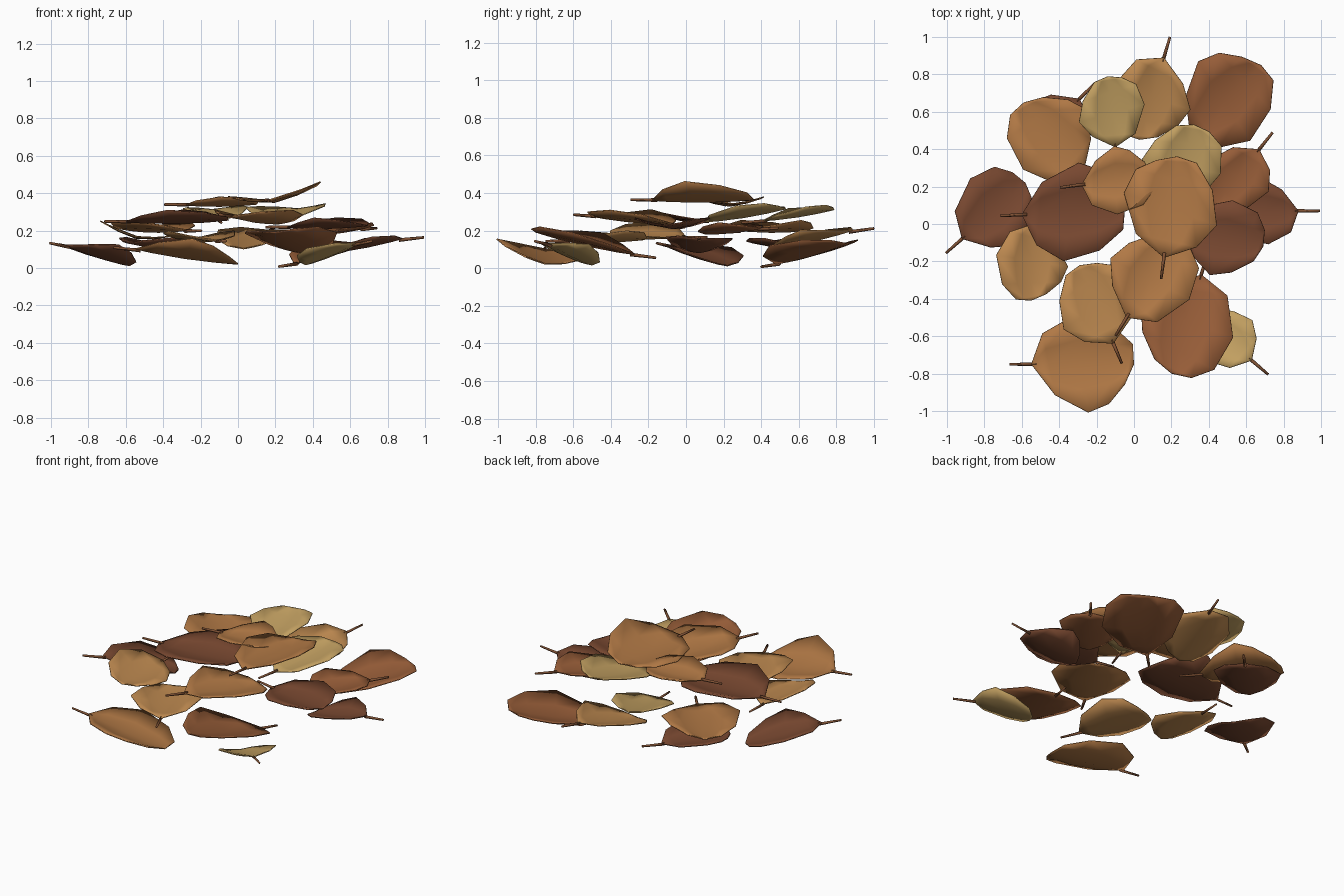
import bpy, bmesh, math
from mathutils import Vector

if "Cube" in bpy.data.objects:
    bpy.data.objects.remove(bpy.data.objects["Cube"])

# Autumn colours
COLOURS = {"dark": (.19, .065, .03), "brown": (.31, .11, .04), "orange": (.44, .19, .06),
           "tan": (.51, .25, .08), "gold": (.54, .35, .12), "stem": (.22, .085, .035)}
MATS = {}
for n, c in COLOURS.items():
    MATS[n] = bpy.data.materials.new(n + "_leaf")
    MATS[n].diffuse_color = (*c, 1)

# Every leaf shares one shape: half width follows length, only base and tip differ
LEAVES = [
    ("brown", (.30, .48, .02), (.68, .85, .13)),
    ("tan", (.16, .89, .20), (.03, .45, .10)),
    ("gold", (-.10, .41, .25), (-.14, .79, .31)),
    ("dark", (-.29, .67, .10), (-.58, .37, .13)),
    ("orange", (-.27, .27, .20), (-.59, .65, .20)),
    ("dark", (-.92, -.08, .12), (-.58, .22, .01)),
    ("dark", (-.60, .05, .25), (-.05, .08, .26)),
    ("orange", (-.28, .21, .34), (.10, .26, .345)),
    ("gold", (.19, .10, .25), (.32, .53, .32)),
    ("brown", (.67, .40, .21), (.43, .10, .18)),
    ("dark", (.88, .07, .155), (.50, .07, .08)),
    ("dark", (.26, -.03, .22), (.69, -.12, .23)),
    ("orange", (.16, -.18, .365), (.23, .36, .37)),
    ("tan", (-.54, 0, .165), (-.55, -.41, .165)),
    ("orange", (-.04, -.50, .28), (.22, -.07, .24)),
    ("tan", (-.11, -.64, .145), (-.29, -.22, .15)),
    ("orange", (-.55, -.75, .10), (0, -.75, .02)),
    ("brown", (.36, -.27, .07), (.20, -.80, .19)),
    ("gold", (.63, -.73, .13), (.36, -.50, .015)),
]
ROLLED = {13, 14, 17}  # leaves lying with their right edge raised


def add_object(name, bm, mat):
    bmesh.ops.recalc_face_normals(bm, faces=bm.faces)
    me = bpy.data.meshes.new(name)
    for f in bm.faces:
        f.smooth = True
    bm.to_mesh(me)
    bm.free()
    me.materials.append(MATS[mat])
    bpy.context.collection.objects.link(bpy.data.objects.new(name, me))


def make_leaf(i, colour, base, tip):
    base, tip = Vector(base), Vector(tip)
    along = tip - base
    flat = Vector((along.x, along.y, 0))
    hw = .47 * flat.length
    flat.normalize()
    up = Vector((0, 0, 1))
    side = up.cross(flat)
    roll = -.04 if i in ROLLED else 0

    def point(u, v):
        # cupped across the midrib, gently curled along it
        p = base + along * u + side * (v * hw)
        p.z += .27 * hw * abs(v) ** 1.5 + roll * v - .05 * hw * (1 - (2 * u - 1) ** 2)
        p.z = max(p.z, .005)
        return p

    # Cupped blade: strips on both sides of the midrib
    bm = bmesh.new()
    a = bm.verts.new(point(0, 0))
    z = bm.verts.new(point(1, 0))
    rows = []
    for k, (u, w) in enumerate([(.17, .64), (.48, 1), (.77, .82), (.95, .42)]):
        skew = .05 * math.sin(i + k)
        rows.append([bm.verts.new(point(u + skew * s * w, s * w / 2)) for s in range(-2, 3)])
    for j in range(4):
        bm.faces.new((a, rows[0][j], rows[0][j + 1]))
        bm.faces.new((z, rows[-1][j + 1], rows[-1][j]))
        for r, q in zip(rows, rows[1:]):
            bm.faces.new((r[j], q[j], q[j + 1], r[j + 1]))
    # thin sheet thickness, which also rounds the shading at the rim
    bmesh.ops.recalc_face_normals(bm, faces=bm.faces)
    bmesh.ops.solidify(bm, geom=bm.faces[:], thickness=.006)
    add_object(f"leaf_{i}", bm, colour)

    # Thin four-sided stem behind the base
    bm = bmesh.new()
    end = base - flat * .115
    end.z = max(base.z - along.z * .12, .008)
    rings = []
    for p, r in ((point(.05, 0), .01), (end, .007)):
        rings.append([bm.verts.new(p + d * r) for d in (side, up, -side, -up)])
    for j in range(4):
        n = (j + 1) % 4
        bm.faces.new((rings[0][j], rings[0][n], rings[1][n], rings[1][j]))
    bm.faces.new(rings[0])
    bm.faces.new(rings[1])
    add_object(f"stem_{i}", bm, "stem")


for i, leaf in enumerate(LEAVES, 1):
    make_leaf(i, *leaf)

for m in bpy.data.materials:
    if m.users and not m.is_grease_pencil:
        m.use_nodes = True
        m.node_tree.nodes["Principled BSDF"].inputs["Base Color"].default_value = m.diffuse_color
